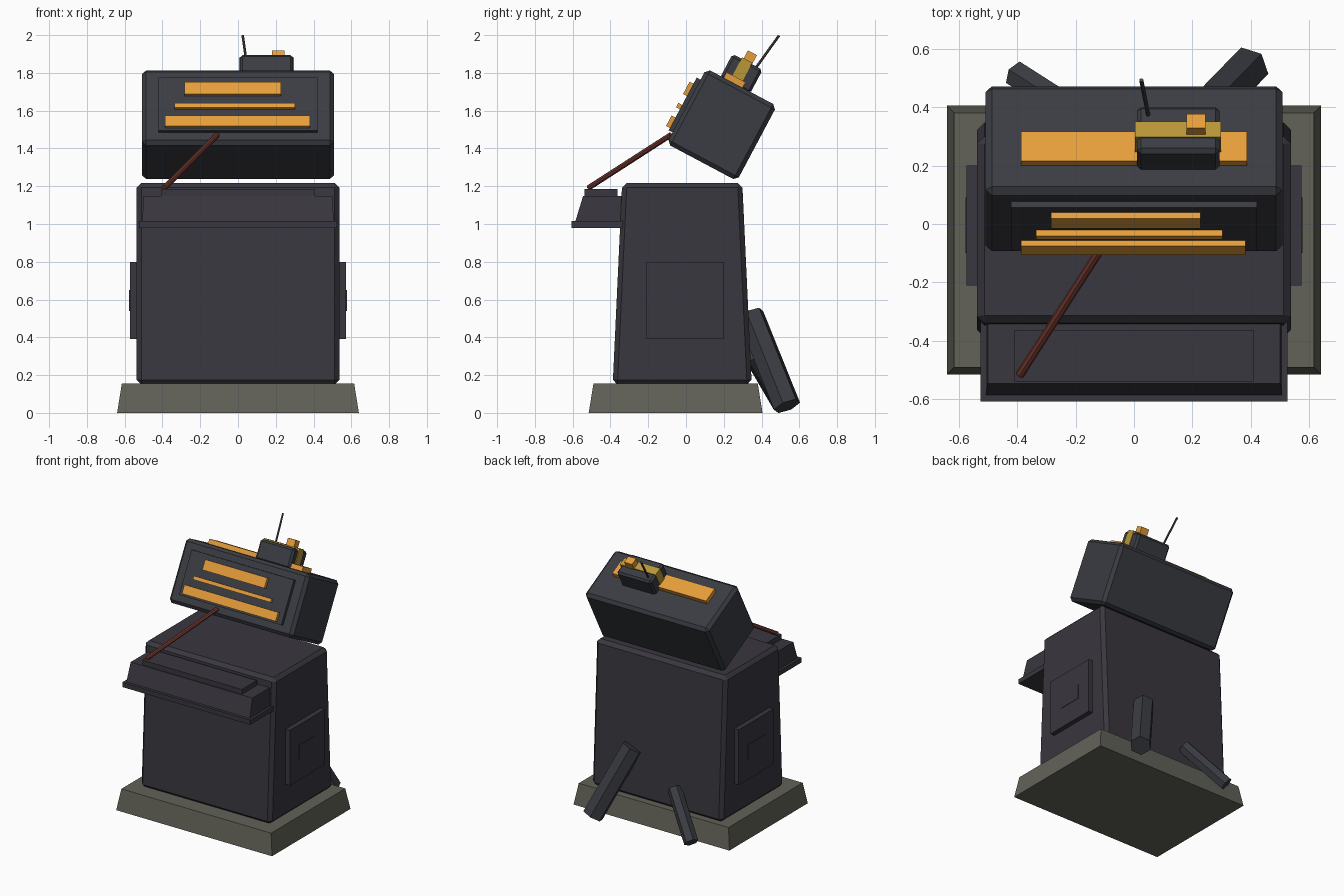
import bpy, bmesh, math
from mathutils import Vector, Matrix

if "Cube" in bpy.data.objects:
    bpy.data.objects.remove(bpy.data.objects["Cube"])


def material(name, r, g, b):
    lin = [((c / 255 + 0.055) / 1.055) ** 2.4 for c in (r, g, b)]
    m = bpy.data.materials.new(name)
    m.diffuse_color = (*lin, 1)
    m.use_nodes = True
    m.node_tree.nodes["Principled BSDF"].inputs["Base Color"].default_value = m.diffuse_color
    return m


BODY = material("charcoal violet", 57, 55, 62)
HEAD = material("charcoal blue", 58, 60, 66)
STONE = material("grey stone", 98, 98, 89)
ORANGE = material("amber orange", 230, 158, 58)
BRASS = material("dull brass", 184, 150, 56)
RED = material("dark red", 112, 54, 46)
STEEL = material("steel grey", 74, 76, 80)

# Tilted frame of the head unit
TILT = Matrix.Translation((0, 0.189, 1.5255)) @ Matrix.Rotation(math.radians(-28), 4, 'X')


def finish(name, bm, mat, frame=None):
    bmesh.ops.recalc_face_normals(bm, faces=bm.faces)
    me = bpy.data.meshes.new(name)
    bm.to_mesh(me)
    bm.free()
    me.materials.append(mat)
    ob = bpy.data.objects.new(name, me)
    if frame:
        ob.matrix_world = frame
    bpy.context.collection.objects.link(ob)
    return ob


def box(name, x, y, z, mat, bevel=0, top=None, frame=None):
    """Box from x, y, z ranges; top = optional (x range, y range) of the upper face."""
    bm = bmesh.new()
    bmesh.ops.create_cube(bm, size=1)
    for v in bm.verts:
        i, j, k = (int(c > 0) for c in v.co)
        xr, yr = top if (top and k) else (x, y)
        v.co = (xr[i], yr[j], z[k])
    if bevel:
        bmesh.ops.bevel(bm, geom=bm.edges[:], offset=bevel, segments=1, affect='EDGES')
    return finish(name, bm, mat, frame)


def rod(name, a, b, radius, sides, mat):
    """Straight prism between two points."""
    a, b = Vector(a), Vector(b)
    d = b - a
    bm = bmesh.new()
    bmesh.ops.create_cone(bm, cap_ends=True, segments=sides, radius1=radius,
                          radius2=radius, depth=d.length)
    m = Matrix.Translation((a + b) / 2) @ d.to_track_quat('Z', 'Y').to_matrix().to_4x4()
    bmesh.ops.transform(bm, matrix=m, verts=bm.verts)
    return finish(name, bm, mat)


def sym(v):
    return (-v, v)


# Plinth and cabinet
box("plinth", sym(0.64), (-0.515, 0.405), (0, 0.155), STONE,
    top=(sym(0.615), (-0.49, 0.38)))
box("cabinet", sym(0.537), (-0.388, 0.348), (0.15, 1.217), BODY, 0.025,
    top=(sym(0.537), (-0.338, 0.298)))

# Side hatches with a thin raised centre
for side, s in (("left", -1), ("right", 1)):
    box(side + "_hatch", sorted((s * 0.5, s * 0.573)), (-0.21, 0.2), (0.39, 0.8), BODY)
    box(side + "_hatch_centre", sorted((s * 0.56, s * 0.576)), (-0.1, 0.09),
        (0.54, 0.65), BODY)

# Front shelf
box("shelf_plate", sym(0.525), (-0.607, -0.3), (0.98, 1.015), BODY)
box("shelf_block", sym(0.507), (-0.587, -0.3), (1.01, 1.148), BODY,
    top=(sym(0.5), (-0.545, -0.3)))
box("shelf_pad", sym(0.408), (-0.538, -0.362), (1.14, 1.185), BODY)

# Tilted head with front panel and glowing strips
box("head", sym(0.508), sym(0.211), sym(0.225), HEAD, 0.022, frame=TILT)
box("head_panel", sym(0.42), (-0.234, -0.2), sym(0.158), HEAD, frame=TILT)
strips = [((-0.283, 0.227), (0.048, 0.121)),
          ((-0.335, 0.303), (-0.032, -0.006)),
          ((-0.387, 0.382), (-0.144, -0.081))]
for n, (x, z) in enumerate(strips):
    box(f"front_strip_{n + 1}", x, (-0.257, -0.225), z, ORANGE, frame=TILT)
box("top_strip", sym(0.386), (-0.108, 0.006), (0.2, 0.258), ORANGE, frame=TILT)

# Small device on the head
box("device", (0.01, 0.292), (-0.125, 0.055), (0.215, 0.358), HEAD, 0.014, frame=TILT)
box("device_band", (0.004, 0.297), (-0.072, -0.011), (0.22, 0.366), BRASS, frame=TILT)
box("device_knob", (0.18, 0.245), (-0.062, -0.008), (0.35, 0.413), ORANGE, frame=TILT)
rod("antenna", (0.05, 0.365, 1.82), (0.025, 0.492, 1.997), 0.007, 8, STEEL)

# Red stay from the shelf to the head
rod("stay", (-0.39, -0.515, 1.192), (-0.11, -0.08, 1.472), 0.015, 8, RED)

# Rear props
rod("large_rear_prop", (0.2, 0.34, 0.52), (0.39, 0.535, 0.036), 0.075, 6, HEAD)
rod("small_rear_prop", (-0.15, 0.35, 0.31), (-0.4, 0.51, 0.036), 0.05, 6, HEAD)
